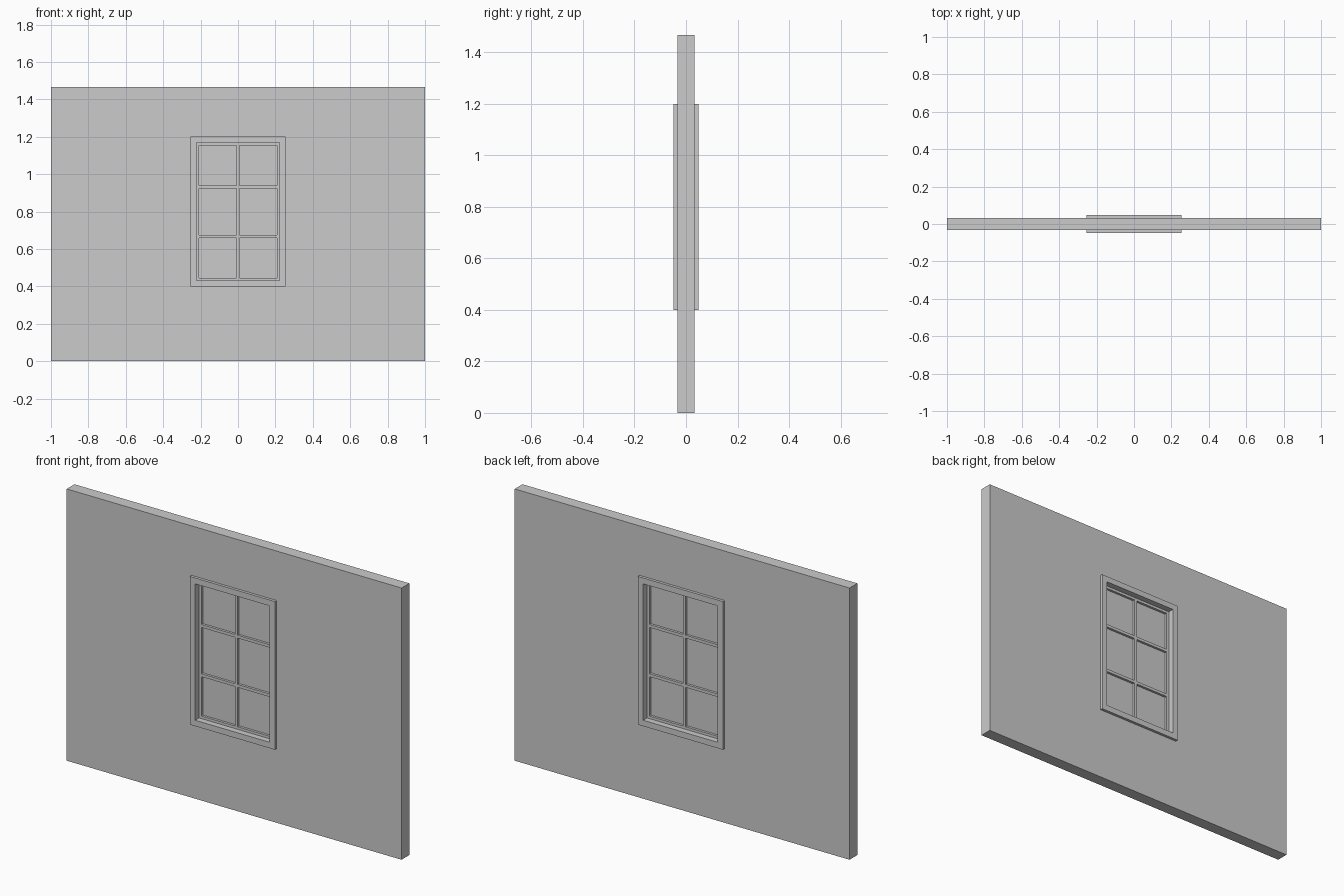
import bpy, bmesh

if "Cube" in bpy.data.objects:
    bpy.data.objects.remove(bpy.data.objects["Cube"])

MID_Z = 0.80  # window centre height


def finish(name, bm):
    bmesh.ops.recalc_face_normals(bm, faces=bm.faces)
    mesh = bpy.data.meshes.new(name)
    bm.to_mesh(mesh)
    bm.free()
    obj = bpy.data.objects.new(name, mesh)
    bpy.context.collection.objects.link(obj)
    return obj


def rect(x, z0, z1):
    return [(-x, z0), (x, z0), (x, z1), (-x, z1)]


def ring(name, outer, inner, depth):
    """Rectangular frame between two outlines, from y = -depth to depth."""
    bm = bmesh.new()
    loops = [[bm.verts.new((x, y, z)) for x, z in outline]
             for outline, y in ((outer, -depth), (inner, -depth),
                                (inner, depth), (outer, depth))]
    for k in range(4):
        a, b = loops[k], loops[(k + 1) % 4]
        for i in range(4):
            j = (i + 1) % 4
            bm.faces.new((a[i], a[j], b[j], b[i]))
    return finish(name, bm)


def box(name, size, z):
    bm = bmesh.new()
    bmesh.ops.create_cube(bm, size=1)
    bmesh.ops.scale(bm, vec=size, verts=bm.verts)
    bmesh.ops.translate(bm, vec=(0, 0, z), verts=bm.verts)
    return finish(name, bm)


casing_edge = rect(0.254, 0.40, 1.20)
opening = rect(0.222, 0.432, 1.168)
sash_edge = rect(0.208, 0.446, 1.154)

# Wall with the window opening
ring("wall", rect(1.0, 0.0, 1.467), casing_edge, 0.033)

# Casing running through the wall, and the thinner sash inside it
ring("window_casing", casing_edge, opening, 0.048)
ring("window_sash", opening, sash_edge, 0.015)

# Glazing bars
box("vertical_bar", (0.016, 0.030, 0.708), MID_Z)
for label, z in (("lower", 0.666), ("upper", 0.932)):
    box(label + "_bar", (0.416, 0.030, 0.016), z)

# Glass pane
box("glass", (0.416, 0.004, 0.708), MID_Z)
